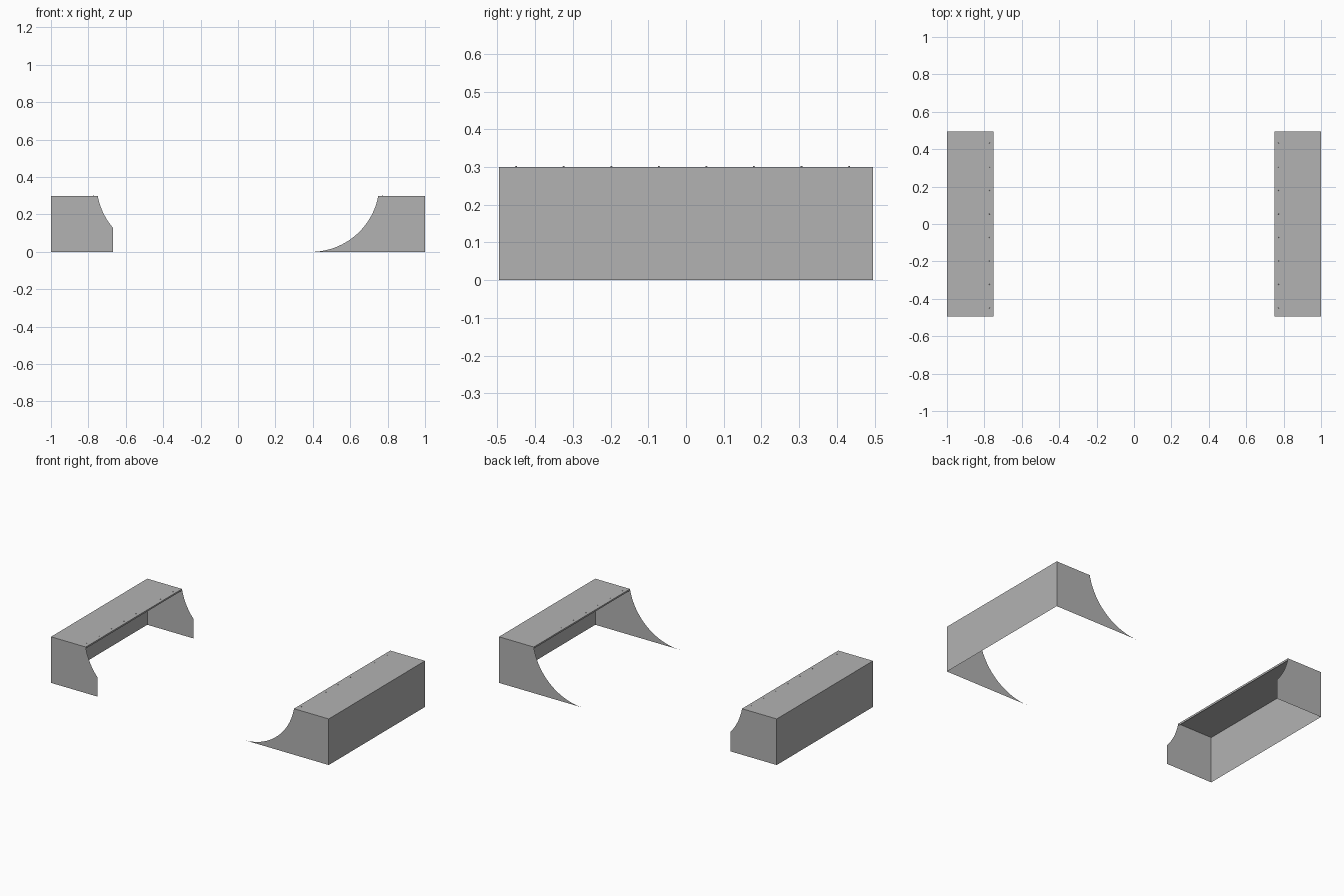
import bpy, bmesh, math

cube = bpy.data.objects.get("Cube")
if cube:
    bpy.data.objects.remove(cube, do_unlink=True)

grey = bpy.data.materials.new("plain_grey")
grey.use_nodes = True
COLOUR = (0.45, 0.45, 0.45, 1)
grey.diffuse_color = COLOUR
grey.node_tree.nodes["Principled BSDF"].inputs["Base Color"].default_value = COLOUR

OUTER, EDGE, HEIGHT, HALF = 1.0, 0.75, 0.30, 0.495
RADIUS, TOE = 0.366, 0.39
LIP = 0.012


def finish(name, bm):
    mesh = bpy.data.meshes.new(name)
    bm.to_mesh(mesh)
    bm.free()
    mesh.materials.append(grey)
    obj = bpy.data.objects.new(name, mesh)
    bpy.context.collection.objects.link(obj)
    return obj


def sheet(name, points, outward):
    """One flat panel whose normal faces outward."""
    bm = bmesh.new()
    face = bm.faces.new([bm.verts.new(p) for p in points])
    face.normal_update()
    if sum(a * b for a, b in zip(face.normal, outward)) < 0:
        face.normal_flip()
    return finish(name, bm)


def side_profile(cut):
    """Quarter-round side outline from the toe (or cut) up to the deck edge."""
    points = [(OUTER, HEIGHT), (OUTER, 0)]
    if cut > TOE:
        points.append((cut, 0))
    start = math.asin((cut - TOE) / RADIUS)
    end = math.asin((EDGE - TOE) / RADIUS)
    steps = 24
    for i in range(steps + 1):
        a = start + (end - start) * i / steps
        points.append((TOE + RADIUS * math.sin(a), RADIUS * (1 - math.cos(a))))
    points[-1] = (EDGE, HEIGHT)
    return points


def ramp(label, s, cut):
    # Side panels
    for end, y in (("front", -HALF), ("back", HALF)):
        sheet(f"{label}_ramp_{end}_side", [(s * x, y, z) for x, z in side_profile(cut)], (0, y, 0))

    # Outer wall, deck and the narrow lip below the deck edge
    def strip(name, a, b, outward):
        sheet(name, [(s * a[0], -HALF, a[1]), (s * b[0], -HALF, b[1]),
                     (s * b[0], HALF, b[1]), (s * a[0], HALF, a[1])], outward)

    strip(f"{label}_ramp_outer_wall", (OUTER, 0), (OUTER, HEIGHT), (s, 0, 0))
    strip(f"{label}_ramp_deck", (OUTER, HEIGHT), (EDGE, HEIGHT), (0, 0, 1))
    strip(f"{label}_ramp_deck_lip", (EDGE, HEIGHT), (EDGE + 0.002, HEIGHT - LIP), (-s, 0, 0))

    # Row of tiny screw heads along the deck edge
    bm = bmesh.new()
    for i in range(8):
        made = bmesh.ops.create_cone(bm, cap_ends=True, segments=8, radius1=0.003,
                                     radius2=0.002, depth=0.002)
        bmesh.ops.translate(bm, verts=made["verts"],
                            vec=(s * (EDGE + 0.022), -0.45 + 0.126 * i, HEIGHT + 0.001))
    finish(f"{label}_ramp_screws", bm)


# Full-length ramp on the left, shortened ramp on the right
ramp("left", 1, TOE)
ramp("right", -1, 0.667)
